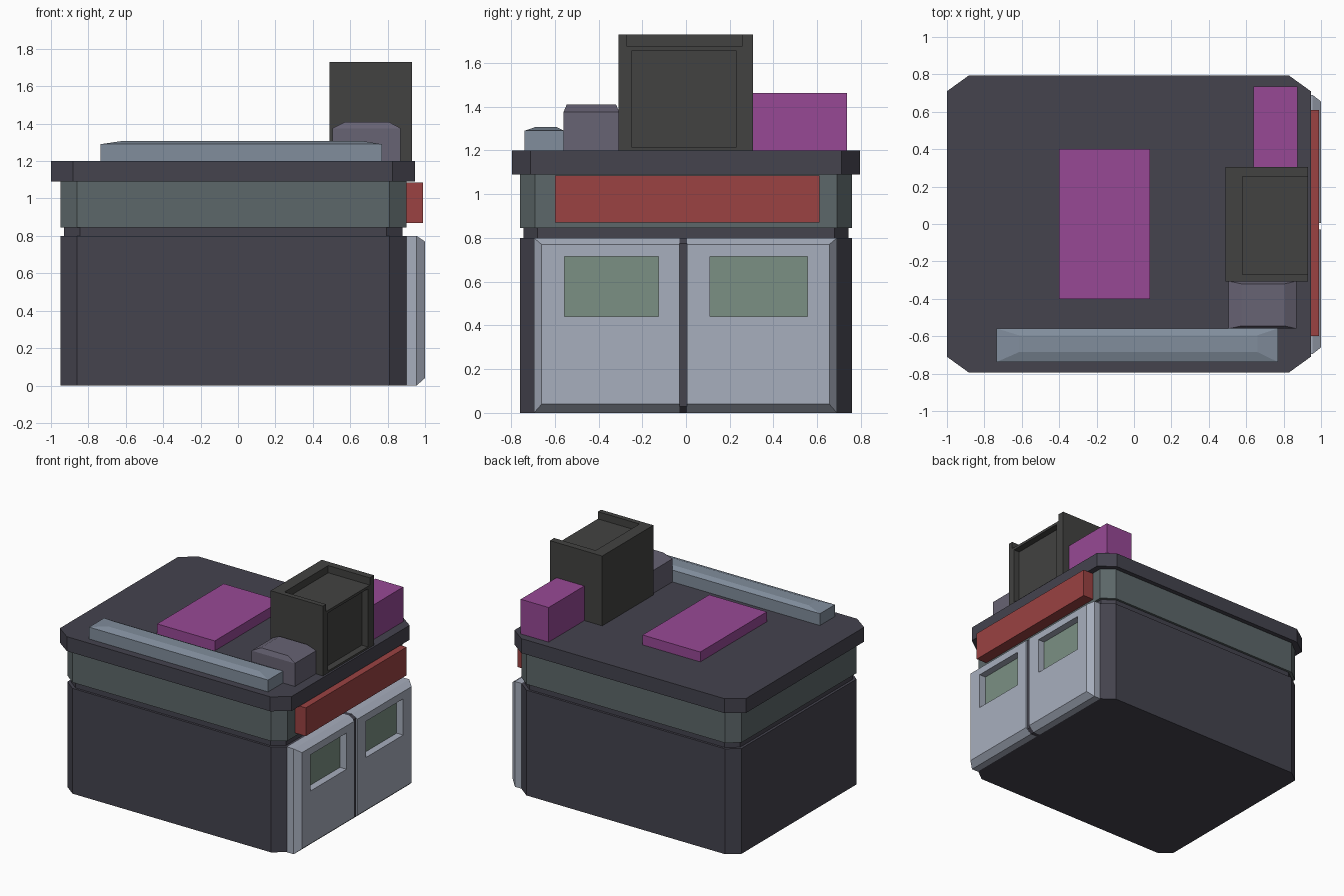
import bpy, bmesh

if "Cube" in bpy.data.objects:
    bpy.data.objects.remove(bpy.data.objects["Cube"])


def material(name, rgb):
    m = bpy.data.materials.new(name)
    m.diffuse_color = [(c / 255) ** 2.2 for c in rgb] + [1]
    m.use_nodes = True
    m.node_tree.nodes["Principled BSDF"].inputs["Base Color"].default_value = m.diffuse_color
    return m


DARK = material("dark_slate", (70, 69, 79))
TEAL = material("grey_green", (93, 103, 105))
RED = material("red", (153, 68, 68))
STEEL = material("steel", (166, 173, 188))
GLASS = material("green_glass", (122, 143, 130))
BLUE = material("blue_grey", (128, 140, 155))
MAUVE = material("mauve_grey", (103, 99, 115))
COAL = material("charcoal", (68, 68, 67))
MAGENTA = material("magenta", (150, 74, 148))


def loft(name, rings, mat):
    """Skin a list of equal-length point rings and cap both ends."""
    bm = bmesh.new()
    vs = [[bm.verts.new(p) for p in r] for r in rings]
    n = len(vs[0])
    for a, b in zip(vs, vs[1:]):
        for i in range(n):
            j = (i + 1) % n
            bm.faces.new((a[i], a[j], b[j], b[i]))
    bm.faces.new(vs[0])
    bm.faces.new(vs[-1])
    bmesh.ops.recalc_face_normals(bm, faces=bm.faces)
    me = bpy.data.meshes.new(name)
    bm.to_mesh(me)
    bm.free()
    me.materials.append(mat)
    ob = bpy.data.objects.new(name, me)
    bpy.context.collection.objects.link(ob)
    return ob


def rect_x(x, y0, y1, z0, z1):
    return [(x, y0, z0), (x, y1, z0), (x, y1, z1), (x, y0, z1)]


def rect_z(z, x0, x1, y0, y1):
    return [(x0, y0, z), (x1, y0, z), (x1, y1, z), (x0, y1, z)]


def prism(name, outline, z0, z1, mat):
    return loft(name, [[(x, y, z) for x, y in outline] for z in (z0, z1)], mat)


def box(name, x0, x1, y0, y1, z0, z1, mat):
    return loft(name, [rect_z(z, x0, x1, y0, y1) for z in (z0, z1)], mat)


def chamfered(name, x0, x1, y, cx, cy, z0, z1, mat):
    pts = [(x0 + cx, -y), (x1 - cx, -y), (x1, cy - y), (x1, y - cy),
           (x1 - cx, y), (x0 + cx, y), (x0, y - cy), (x0, cy - y)]
    return prism(name, pts, z0, z1, mat)


# Stacked building tiers with cut corners
chamfered("main_body", -0.95, 0.90, 0.76, 0.09, 0.07, 0, 0.80, DARK)
chamfered("neck_recess", -0.93, 0.88, 0.743, 0.085, 0.065, 0.80, 0.845, DARK)
chamfered("upper_band", -0.95, 0.90, 0.76, 0.09, 0.07, 0.845, 1.09, TEAL)
chamfered("roof_slab", -1.0, 0.945, 0.795, 0.118, 0.085, 1.09, 1.20, DARK)
box("sign_board", 0.90, 0.99, -0.60, 0.61, 0.87, 1.085, RED)

# Pair of doors with sloped outer edges and recessed windows
for side, y0, y1, f0, f1, w0, w1 in (
        ("left", -0.695, -0.03, -0.66, -0.03, -0.555, -0.125),
        ("right", 0.005, 0.69, 0.005, 0.655, 0.11, 0.555)):
    loft("door_" + side, [
        rect_x(0.90, y0, y1, 0, 0.80),
        rect_x(0.955, y0, y1, 0, 0.80),
        rect_x(1.0, f0, f1, 0.04, 0.77),
        rect_x(1.0, w0, w1, 0.44, 0.715),
        rect_x(0.94, w0, w1, 0.44, 0.715)], STEEL)
    box("window_" + side, 0.93, 0.945, w0, w1, 0.44, 0.715, GLASS)
loft("door_seam", [rect_x(0.90, -0.03, 0.005, 0, 0.80),
                   rect_x(0.955, -0.03, 0.005, 0, 0.80),
                   rect_x(0.988, -0.03, 0.005, 0.03, 0.775)], DARK)

# Rooftop duct and vent with sloped tops
loft("roof_duct", [rect_z(1.20, -0.735, 0.77, -0.738, -0.558),
                   rect_z(1.29, -0.735, 0.77, -0.738, -0.558),
                   rect_z(1.308, -0.615, 0.66, -0.685, -0.595)], BLUE)
loft("roof_vent", [rect_z(1.20, 0.505, 0.87, -0.56, -0.305),
                   rect_z(1.375, 0.505, 0.87, -0.56, -0.305),
                   rect_z(1.41, 0.575, 0.805, -0.545, -0.32)], MAUVE)

# Tower with recessed side panel and a three-sided parapet
loft("roof_tower", [rect_x(0.49, -0.308, 0.306, 1.20, 1.675),
                    rect_x(0.93, -0.308, 0.306, 1.20, 1.675),
                    rect_x(0.93, -0.25, 0.23, 1.215, 1.655),
                    rect_x(0.88, -0.25, 0.23, 1.215, 1.655)], COAL)
prism("tower_parapet", [(0.49, -0.308), (0.93, -0.308), (0.93, -0.27), (0.58, -0.27),
                        (0.58, 0.255), (0.93, 0.255), (0.93, 0.306), (0.49, 0.306)],
      1.675, 1.73, COAL)

# Plain rooftop boxes
box("rear_roof_box", 0.64, 0.875, 0.306, 0.735, 1.20, 1.463, MAGENTA)
box("roof_hatch", -0.40, 0.085, -0.40, 0.40, 1.20, 1.275, MAGENTA)
